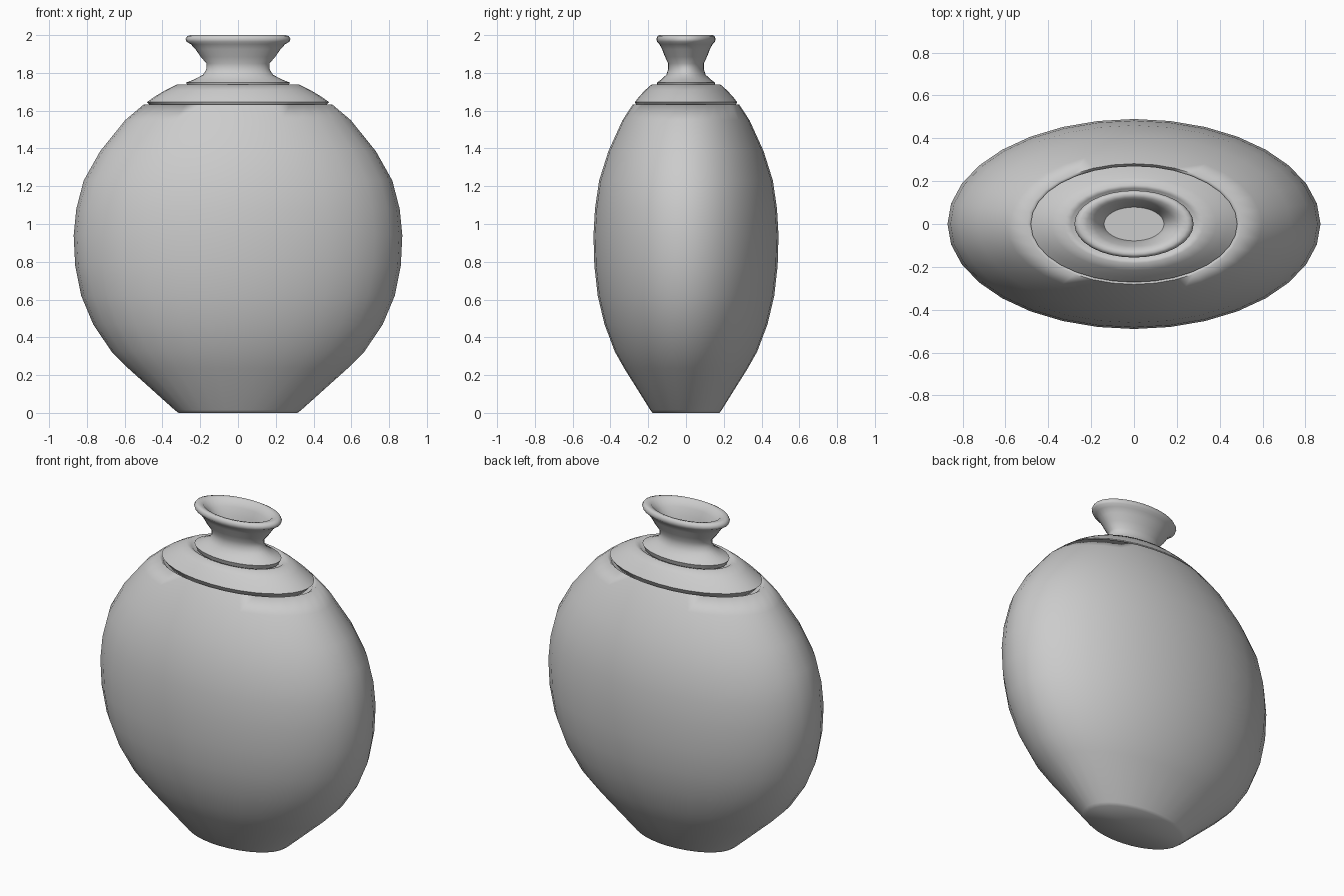
import bpy, bmesh, math

if "Cube" in bpy.data.objects:
    bpy.data.objects.remove(bpy.data.objects["Cube"])

SIDES = 32
DEPTH = 0.563  # flattening of the round sections along y


def lathe(name, profile, angle):
    """Spin (radius, z) points into a smooth oval solid; radius 0 is a pole."""
    bm = bmesh.new()
    rings = []
    for r, z in profile:
        if r == 0:
            rings.append([bm.verts.new((0, 0, z))] * SIDES)
        else:
            rings.append([bm.verts.new((r * math.cos(2 * math.pi * i / SIDES),
                                        DEPTH * r * math.sin(2 * math.pi * i / SIDES), z))
                          for i in range(SIDES)])
    for low, high in zip(rings, rings[1:]):
        for i in range(SIDES):
            j = (i + 1) % SIDES
            corners = list(dict.fromkeys((low[i], low[j], high[j], high[i])))
            bm.faces.new(corners)
    bmesh.ops.recalc_face_normals(bm, faces=bm.faces)
    mesh = bpy.data.meshes.new(name)
    bm.to_mesh(mesh)
    bm.free()
    obj = bpy.data.objects.new(name, mesh)
    bpy.context.collection.objects.link(obj)
    bpy.ops.object.select_all(action='DESELECT')
    obj.select_set(True)
    bpy.context.view_layer.objects.active = obj
    bpy.ops.object.shade_smooth_by_angle(angle=math.radians(angle))
    return obj


# Flattened round body, its top edge rolling inward under the shoulder
lathe("body", [
    (0, 0), (0.315, 0), (0.335, 0.015), (0.58, 0.235), (0.67, 0.325),
    (0.767, 0.47), (0.83, 0.62), (0.862, 0.78), (0.87, 0.94), (0.856, 1.08),
    (0.817, 1.23), (0.73, 1.385), (0.597, 1.55), (0.50, 1.632),
    (0.475, 1.615), (0.45, 1.58), (0, 1.58)], 100)

# Stepped shoulder tier, with a small inward-rolled top edge
lathe("shoulder", [
    (0, 1.60), (0.44, 1.60), (0.482, 1.645), (0.44, 1.675), (0.385, 1.708),
    (0.325, 1.738), (0.295, 1.733), (0.27, 1.71), (0, 1.71)], 60)

# Waisted neck with rolled lip and recessed mouth
lathe("neck", [
    (0, 1.72), (0.26, 1.72), (0.275, 1.748), (0.235, 1.764), (0.185, 1.79),
    (0.167, 1.82), (0.167, 1.85), (0.197, 1.885), (0.225, 1.925),
    (0.25, 1.952), (0.272, 1.965), (0.278, 1.98), (0.268, 1.995),
    (0.25, 2.0), (0.22, 1.995), (0.185, 1.955), (0.155, 1.91),
    (0.14, 1.86), (0, 1.86)], 60)
